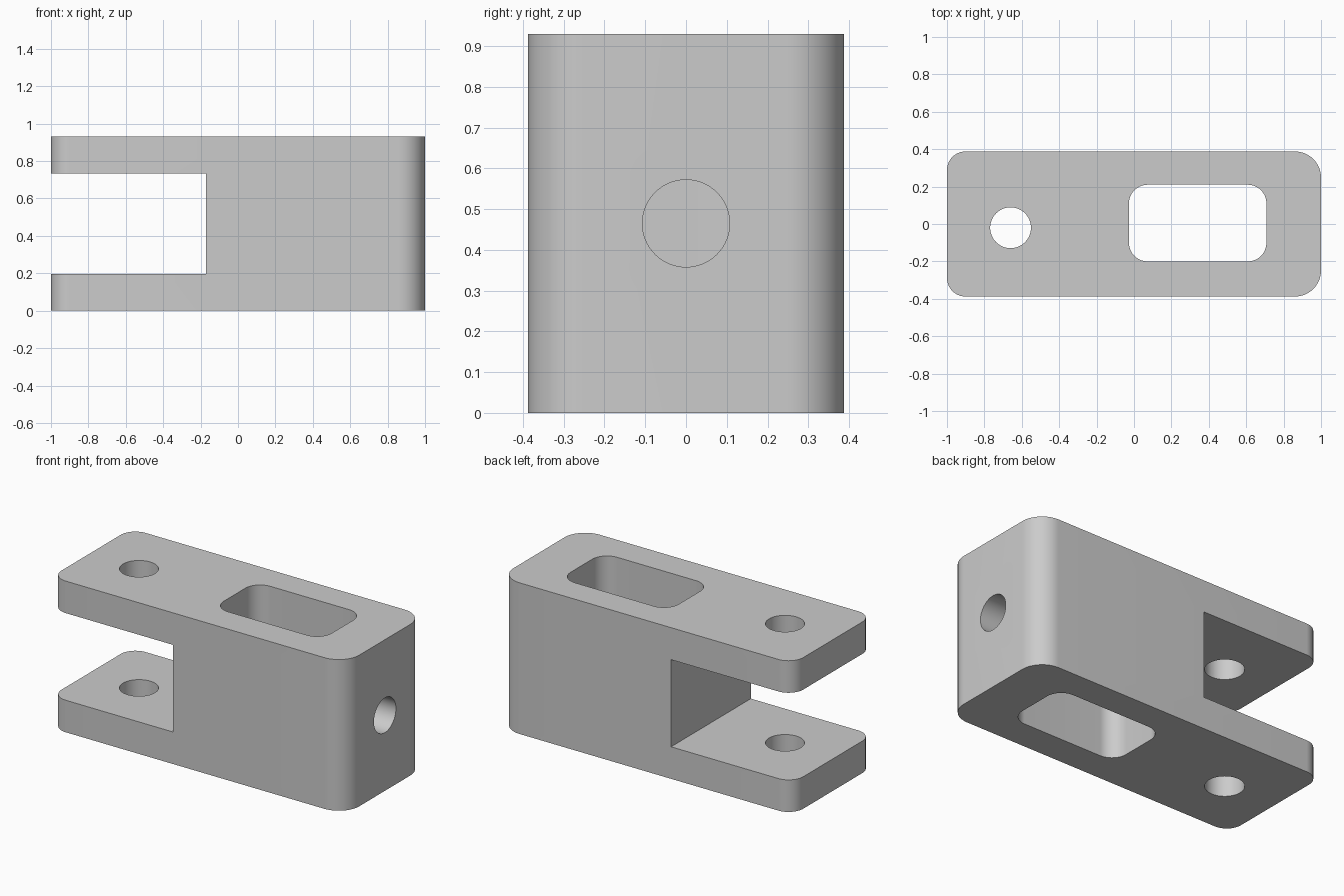
import bpy, bmesh, math
from mathutils import Matrix

old = bpy.data.objects.get("Cube")
if old:
    bpy.data.objects.remove(old, do_unlink=True)

HEIGHT = 0.93
MID = HEIGHT / 2

grey = bpy.data.materials.new("plain grey")
grey.use_nodes = True
colour = (0.6, 0.6, 0.6, 1)
grey.diffuse_color = colour
grey.node_tree.nodes["Principled BSDF"].inputs["Base Color"].default_value = colour


def rounded_rect(x0, x1, y0, y1, r_left, r_right, steps=16):
    """Counter-clockwise outline, with one corner radius for each end."""
    corners = [(x1 - r_right, y1 - r_right, r_right, 0),
               (x0 + r_left, y1 - r_left, r_left, 90),
               (x0 + r_left, y0 + r_left, r_left, 180),
               (x1 - r_right, y0 + r_right, r_right, 270)]
    points = []
    for cx, cy, r, start in corners:
        for i in range(steps + 1):
            a = math.radians(start + 90 * i / steps)
            points.append((cx + r * math.cos(a), cy + r * math.sin(a)))
    return points


def circle(cx, cy, r, sides=64):
    return [(cx + r * math.cos(math.tau * i / sides),
             cy + r * math.sin(math.tau * i / sides)) for i in range(sides)]


def prism(name, outline, z0, z1, matrix=Matrix()):
    """Extrude an outline from z0 to z1, then place it with a matrix."""
    bm = bmesh.new()
    base = bm.faces.new([bm.verts.new((x, y, z0)) for x, y in outline])
    top = bmesh.ops.extrude_face_region(bm, geom=[base])["geom"]
    bmesh.ops.translate(bm, vec=(0, 0, z1 - z0),
                        verts=[v for v in top if isinstance(v, bmesh.types.BMVert)])
    bmesh.ops.recalc_face_normals(bm, faces=bm.faces)
    bm.transform(matrix)
    mesh = bpy.data.meshes.new(name)
    bm.to_mesh(mesh)
    bm.free()
    mesh.materials.append(grey)
    obj = bpy.data.objects.new(name, mesh)
    bpy.context.collection.objects.link(obj)
    return obj


# Solid block with softer corners at the closed end
body = prism("clevis_body", rounded_rect(-1, 1, -0.388, 0.388, 0.1, 0.14), 0, HEIGHT)

# Fork gap, pin hole through both arms, vertical pocket, end bore into the pocket
along_x = Matrix.Translation((0, 0, MID)) @ Matrix.Rotation(math.pi / 2, 4, 'Y')
cutters = [
    prism("fork_gap", [(-1.2, -0.6), (-0.17, -0.6), (-0.17, 0.6), (-1.2, 0.6)], 0.197, 0.733),
    prism("pin_hole", circle(-0.66, -0.02, 0.109), -0.1, HEIGHT + 0.1),
    prism("pocket", rounded_rect(-0.027, 0.708, -0.2, 0.21, 0.1, 0.1), -0.1, HEIGHT + 0.1),
    prism("end_bore", circle(0, 0, 0.107), 0.4, 1.2, along_x),
]

bpy.ops.object.select_all(action='DESELECT')
body.select_set(True)
bpy.context.view_layer.objects.active = body
for cutter in cutters:
    cutter.hide_render = True
    cut = body.modifiers.new(cutter.name, 'BOOLEAN')
    cut.operation = 'DIFFERENCE'
    cut.solver = 'EXACT'
    cut.object = cutter
    bpy.ops.object.modifier_apply(modifier=cut.name)
    bpy.data.objects.remove(cutter, do_unlink=True)

bpy.ops.object.shade_smooth_by_angle(angle=math.radians(30))
